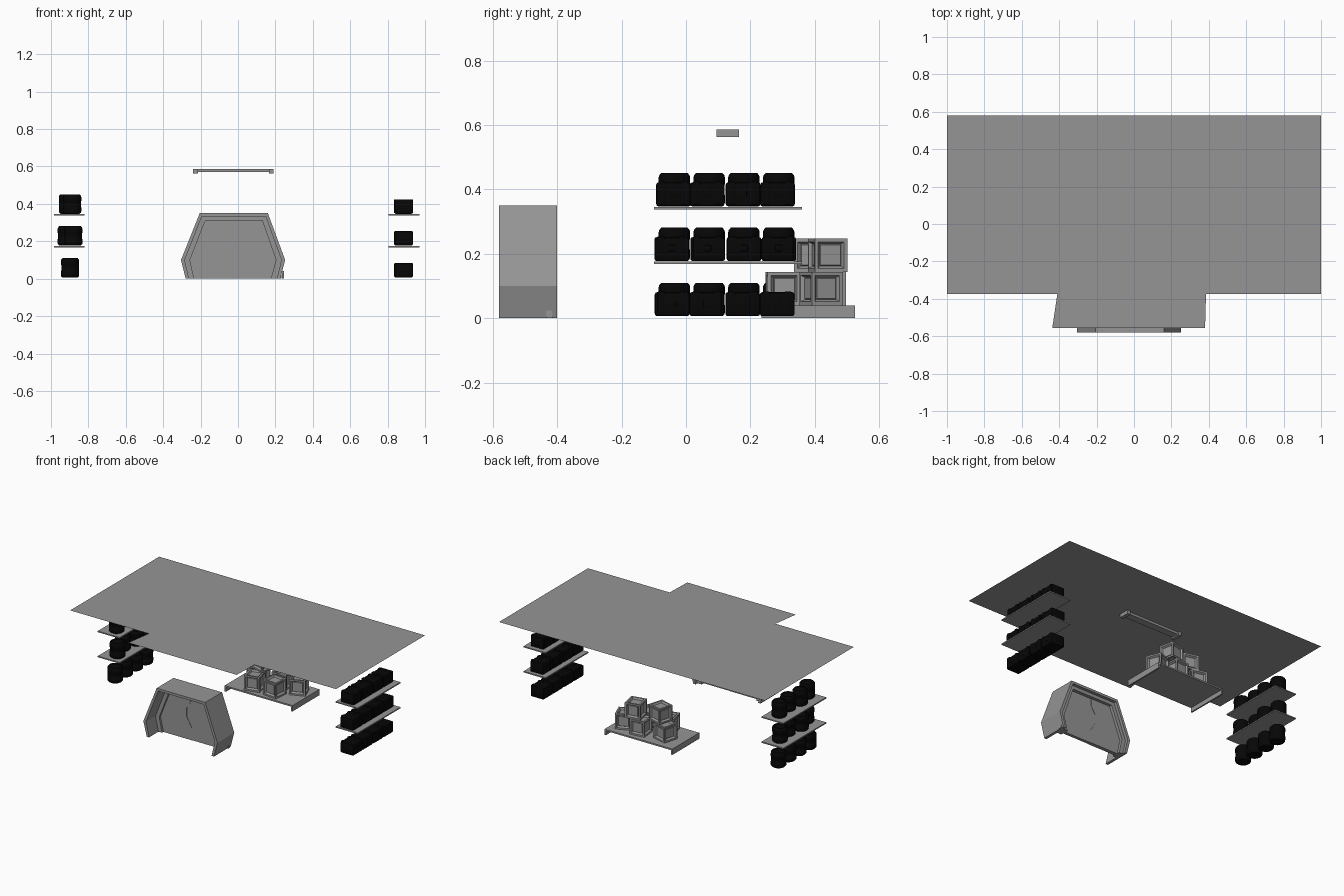
import bpy, bmesh, math, random
from mathutils import Matrix, Vector

if "Cube" in bpy.data.objects:
    bpy.data.objects.remove(bpy.data.objects["Cube"])

random.seed(4)


def material(name, v):
    m = bpy.data.materials.new(name)
    m.diffuse_color = (v, v, v, 1)
    m.use_nodes = True
    m.node_tree.nodes["Principled BSDF"].inputs["Base Color"].default_value = m.diffuse_color
    return m


black = material("dark_plastic", 0.002)
grey = material("dark_grey_metal", 0.30)


def finish(bm, name, mat=grey, smooth=False):
    bmesh.ops.recalc_face_normals(bm, faces=bm.faces)
    me = bpy.data.meshes.new(name)
    bm.to_mesh(me)
    bm.free()
    ob = bpy.data.objects.new(name, me)
    bpy.context.collection.objects.link(ob)
    me.materials.append(mat)
    if smooth:
        bpy.context.view_layer.objects.active = ob
        ob.select_set(True)
        bpy.ops.object.shade_smooth_by_angle(angle=math.radians(35))
        ob.select_set(False)
    return ob


def add_box(bm, lo, hi, bevel=0.0):
    lo, hi = Vector(lo), Vector(hi)
    m = Matrix.Translation((lo + hi) / 2) @ Matrix.Diagonal((*(hi - lo), 1))
    vs = bmesh.ops.create_cube(bm, size=1, matrix=m)["verts"]
    if bevel:
        es = {e for v in vs for e in v.link_edges}
        bmesh.ops.bevel(bm, geom=list(es), offset=bevel, segments=2, profile=0.5, affect="EDGES")


def box(name, lo, hi):
    bm = bmesh.new()
    add_box(bm, lo, hi)
    return finish(bm, name)


def prism(name, pts, y0, y1):
    """Extrude an xz outline along y."""
    bm = bmesh.new()
    f = bm.faces.new([bm.verts.new((x, y0, z)) for x, z in pts])
    ext = bmesh.ops.extrude_face_region(bm, geom=[f])
    bmesh.ops.translate(bm, vec=(0, y1 - y0, 0),
                        verts=[v for v in ext["geom"] if isinstance(v, bmesh.types.BMVert)])
    return finish(bm, name)


# Ceiling sheet with the entrance extension
bm = bmesh.new()
outline = [(-1, -.375), (-.41, -.375), (-.437, -.556), (.38, -.556), (.385, -.375),
           (1, -.375), (1, .581), (-1, .581)]
bm.faces.new([bm.verts.new((x, y, .587)) for x, y in outline])
finish(bm, "ceiling")

# Ceiling light with end caps
box("light_tube", (-.22, .105, .570), (.17, .155, .586))
for x in (-.24, .165):
    box("light_end_cap", (x, .095, .562), (x + .025, .165, .586))

# Doorway: thin outer arch, inner stepped rim
outer = [(-.28, 0), (-.305, .10), (-.205, .35), (.16, .35), (.252, .10), (.226, 0)]
mid = [(-.262, 0), (-.285, .10), (-.193, .333), (.148, .333), (.232, .10), (.208, 0)]
inner = [(-.235, 0), (-.257, .10), (-.175, .31), (.13, .31), (.203, .10), (.176, 0)]
prism("door_frame", outer + mid[::-1], -.581, -.40)
prism("door_rim", mid + inner[::-1], -.48, -.42)
box("door_foot", (.214, -.435, 0), (.232, -.415, .04))

# Two sliding door leaves meeting on a zigzag
zig = [(-.03, .31), (-.03, .26), (-.06, .21), (-.06, .15), (-.02, .08), (-.02, 0)]
prism("door_leaf_left", inner[:3] + zig, -.465, -.44)
prism("door_leaf_right", zig[::-1] + inner[3:], -.463, -.442)

# Pallet with folded-down ends
box("pallet_top", (-.265, .235, .03), (.245, .525, .040))
for x in (-.265, .235):
    box("pallet_end", (x, .235, 0), (x + .01, .525, .03))


# Crates with deep sloped recesses and a raised inner plate
def crate(x, y, z, turn, s=.104):
    bm = bmesh.new()
    bmesh.ops.create_cube(bm, size=s)
    faces = list(bm.faces)
    bmesh.ops.inset_individual(bm, faces=faces, thickness=s * .15)
    bmesh.ops.inset_individual(bm, faces=faces, thickness=s * .10, depth=-s * .12)
    bmesh.ops.inset_individual(bm, faces=faces, thickness=s * .03, depth=s * .03)
    ob = finish(bm, "crate")
    ob.location = (x, y, z + s / 2)
    ob.rotation_euler.z = math.radians(turn)


for x, y, t in ((-.09, .31, 14), (.06, .31, -6), (.165, .42, 22), (.03, .44, 6), (-.14, .42, -15)):
    crate(x, y, .040, t)
for x, y, t in ((.07, .44, 12), (-.09, .40, -16)):
    crate(x, y, .144, t)


# Barrels: turned profile with wide flat bands and a rounded shoulder
def barrel(x, y, z):
    prof = [(0, 0), (.040, 0), (.047, .006), (.049, .012), (.049, .034), (.047, .037),
            (.047, .066), (.049, .069), (.049, .090), (.047, .097), (.041, .104),
            (.037, .104), (.035, .100), (0, .100)]
    bm = bmesh.new()
    vs = [bm.verts.new((r, 0, h)) for r, h in prof]
    es = [bm.edges.new(p) for p in zip(vs, vs[1:])]
    bmesh.ops.spin(bm, geom=vs + es, cent=(0, 0, 0), axis=(0, 0, 1), angle=math.tau, steps=16)
    bmesh.ops.remove_doubles(bm, verts=bm.verts, dist=1e-5)
    ob = finish(bm, "barrel", black, True)
    ob.location = (x, y, z)


# Storage bins: rounded body with two raised bands and a side latch
def storage_bin(x, y, z):
    bm = bmesh.new()
    add_box(bm, (-.049, -.054, 0), (.049, .054, .075), .008)
    for b in (-.034, .034):
        add_box(bm, (-.051, b - .012, .004), (.051, b + .012, .077), .005)
    add_box(bm, (-.051, -.012, .03), (.051, .012, .05), .003)
    ob = finish(bm, "storage_bin", black, True)
    ob.location = (x, y, z)


# Shelves and rows of containers on both sides
for z, jitter in ((.006, 0), (.177, .017), (.347, .011)):
    if z > .1:
        box("left_shelf", (-.985, -.10, z - .009), (-.82, .36, z - .001))
        box("right_shelf", (.805, -.10, z - .009), (.97, .36, z - .001))
    for i in range(4):
        off = jitter * (1, -1, .4, -.6)[i]
        barrel(-.898 + off, -.036 + .108 * i, z)
        storage_bin(.885, -.042 + .109 * i + random.uniform(-.003, .005), z)
